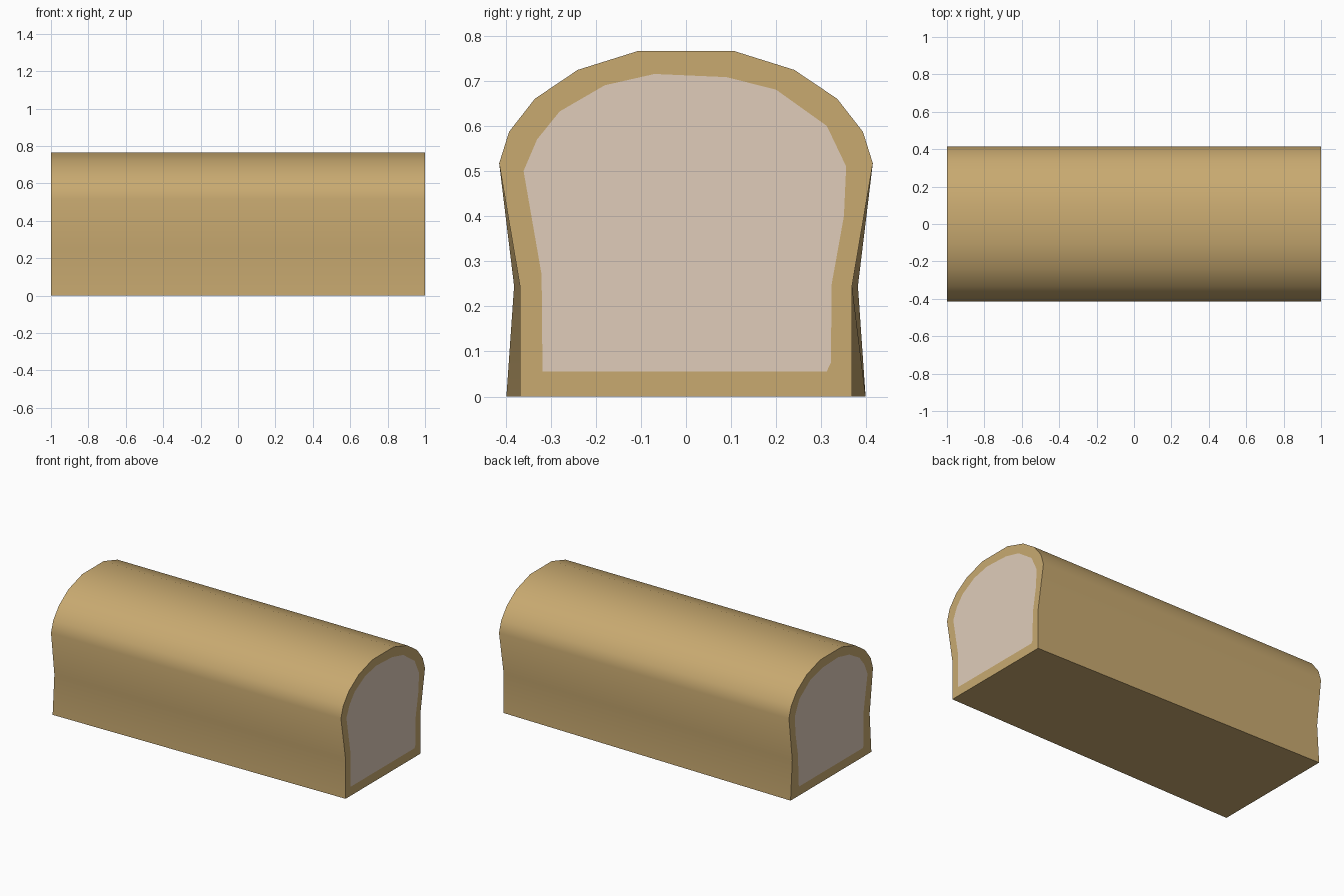
import bpy
import bmesh

if "Cube" in bpy.data.objects:
    bpy.data.objects.remove(bpy.data.objects["Cube"])


def material(name, rgb):
    m = bpy.data.materials.new(name)
    m.diffuse_color = (*rgb, 1.0)
    m.use_nodes = True
    m.node_tree.nodes["Principled BSDF"].inputs["Base Color"].default_value = m.diffuse_color
    return m


crust = material("crust brown", (0.58, 0.40, 0.163))
crumb = material("crumb cream", (0.745, 0.607, 0.49))

# Domed upper half of the loaf section, shared by both ends (y, z)
DOME = [(0.414, 0.517), (0.392, 0.587), (0.335, 0.66), (0.24, 0.724), (0.106, 0.766)]

# Slightly uneven outline of the soft inside shown on each cut end
CRUMB = [(-0.318, 0.056), (0.312, 0.056), (0.321, 0.075), (0.323, 0.25), (0.35, 0.40),
         (0.355, 0.51), (0.312, 0.60), (0.2, 0.68), (0.09, 0.708), (-0.07, 0.715),
         (-0.18, 0.69), (-0.28, 0.632), (-0.33, 0.57), (-0.36, 0.50), (-0.32, 0.27)]


def section(foot, waist):
    """Closed section: flat foot, narrow waist, dome, mirrored in y."""
    half = [(foot, 0.0), (waist, 0.245)] + DOME
    return half + [(-y, z) for y, z in reversed(half)]


bm = bmesh.new()


def loop(points, x):
    verts = [bm.verts.new((x, y, z)) for y, z in points]
    edges = [bm.edges.new((v, verts[(i + 1) % len(verts)])) for i, v in enumerate(verts)]
    return verts, edges


rings = []
for x, foot, waist in ((-1.0, 0.398, 0.381), (1.0, 0.368, 0.368)):
    outer, outer_edges = loop(section(foot, waist), x)
    inner, inner_edges = loop(CRUMB, x)
    # Crust border around the crumb, then the crumb face itself
    bmesh.ops.triangle_fill(bm, edges=outer_edges + inner_edges, normal=(x, 0, 0))
    bm.faces.new(inner).material_index = 1
    rings.append(outer)

# Long crust skin between the two ends
a, b = rings
for i in range(len(a)):
    j = (i + 1) % len(a)
    bm.faces.new((a[i], a[j], b[j], b[i]))
bmesh.ops.recalc_face_normals(bm, faces=bm.faces[:])

mesh = bpy.data.meshes.new("bread_loaf")
bm.to_mesh(mesh)
bm.free()
mesh.materials.append(crust)
mesh.materials.append(crumb)
loaf = bpy.data.objects.new("bread_loaf", mesh)
bpy.context.collection.objects.link(loaf)

# Smooth along the crust, sharp at the cut ends and the base
bpy.context.view_layer.objects.active = loaf
loaf.select_set(True)
bpy.ops.object.shade_smooth_by_angle(angle=0.6)
